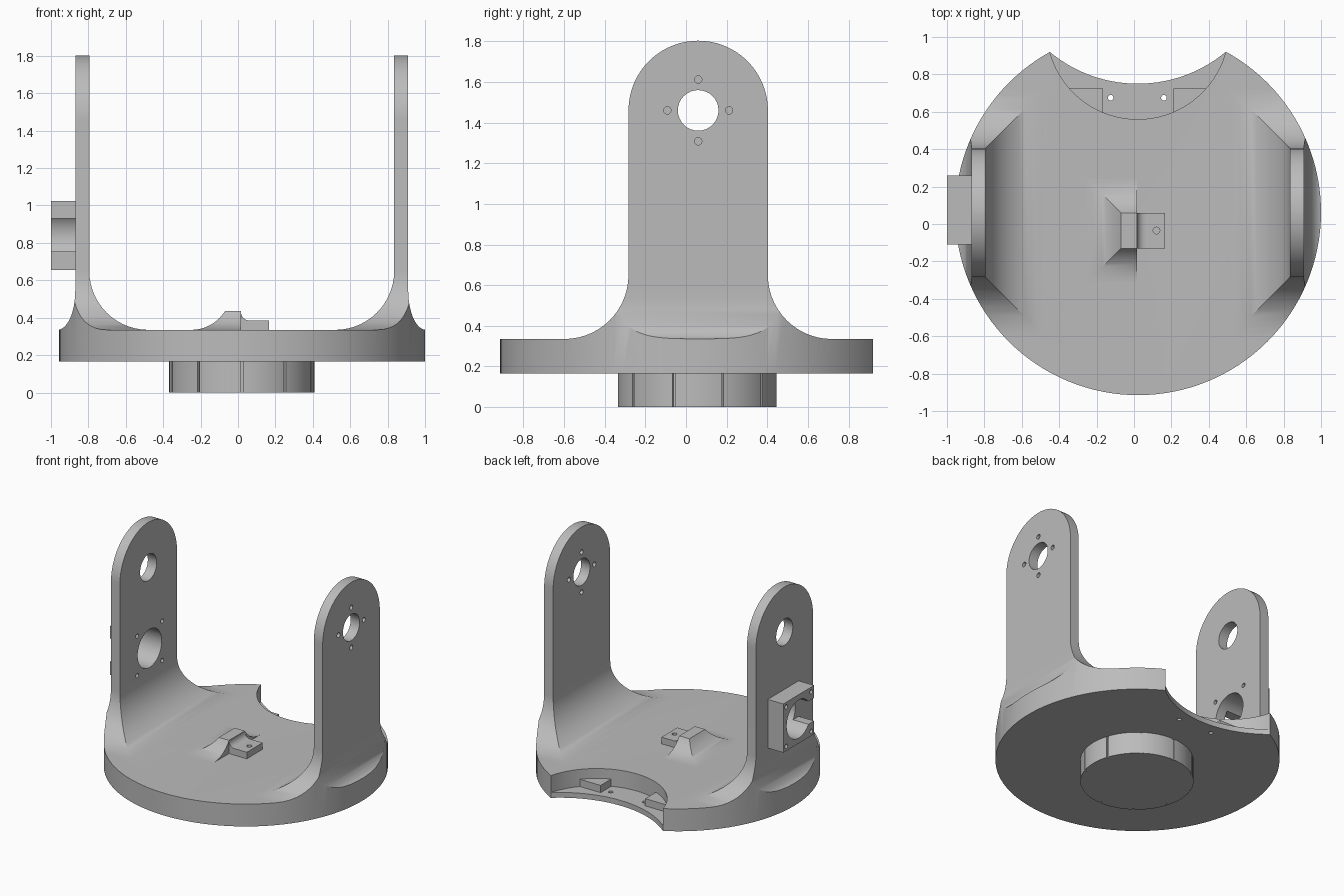
import bpy, bmesh, math
from mathutils import Matrix, Vector

cube = bpy.data.objects.get("Cube")
if cube:
    bpy.data.objects.remove(cube, do_unlink=True)

grey = bpy.data.materials.new("light_grey")
grey.use_nodes = True
grey.diffuse_color = (0.5, 0.5, 0.5, 1)
grey.node_tree.nodes["Principled BSDF"].inputs["Base Color"].default_value = (0.5, 0.5, 0.5, 1)

CX, CY = 0.02, 0.06            # shared vertical axis
FLOOR, UNDER = 0.335, 0.165    # top and underside of the base disc


def finish(name, bm):
    bmesh.ops.recalc_face_normals(bm, faces=bm.faces)
    mesh = bpy.data.meshes.new(name)
    bm.to_mesh(mesh)
    bm.free()
    mesh.materials.append(grey)
    obj = bpy.data.objects.new(name, mesh)
    bpy.context.collection.objects.link(obj)
    return obj


def box(name, lo, hi, turn=0):
    bm = bmesh.new()
    lo, hi = Vector(lo), Vector(hi)
    bmesh.ops.create_cube(bm, size=1)
    bmesh.ops.scale(bm, vec=hi - lo, verts=bm.verts)
    bmesh.ops.translate(bm, vec=(lo + hi) / 2, verts=bm.verts)
    if turn:
        bmesh.ops.rotate(bm, cent=(CX, CY, 0), matrix=Matrix.Rotation(turn, 3, 'Z'), verts=bm.verts)
    return finish(name, bm)


def cylinder(name, center, r, length, axis='Z', sides=32):
    bm = bmesh.new()
    turn = Matrix.Rotation(math.pi / 2, 4, 'Y') if axis == 'X' else Matrix()
    bmesh.ops.create_cone(bm, cap_ends=True, segments=sides, radius1=r, radius2=r,
                          depth=length, matrix=Matrix.Translation(center) @ turn)
    return finish(name, bm)


def loft(name, rings):
    """Stack of rectangles given as (z, x0, x1, y0, y1)."""
    bm = bmesh.new()
    loops = [[bm.verts.new(p) for p in ((a, c, z), (b, c, z), (b, d, z), (a, d, z))]
             for z, a, b, c, d in rings]
    for low, high in zip(loops, loops[1:]):
        for i in range(4):
            j = (i + 1) % 4
            bm.faces.new((low[i], low[j], high[j], high[i]))
    bm.faces.new(loops[0])
    bm.faces.new(loops[-1])
    return finish(name, bm)


def combine(target, tool, operation):
    mod = target.modifiers.new("combine", 'BOOLEAN')
    mod.operation, mod.solver, mod.object = operation, 'EXACT', tool
    with bpy.context.temp_override(object=target, active_object=target):
        bpy.ops.object.modifier_apply(modifier=mod.name)
    bpy.data.objects.remove(tool, do_unlink=True)


def drill(target, center, r, length, axis='X'):
    combine(target, cylinder("cutter", center, r, length, axis), 'DIFFERENCE')


def arm(x0, x1, outer):
    """Upright with a flared foot and a round top; outer is -1 or 1."""
    half, fillet, pivot, steps = 0.343, 0.315, 1.46, 14
    rings = []
    for i in range(steps + 1):
        a = math.pi / 2 * i / steps
        z = FLOOR + fillet * (1 - math.cos(a))
        d = fillet * (1 - math.sin(a))
        out = 0.095 * (1 - math.sqrt(max(0, 1 - max(0, 1 - (z - FLOOR) / 0.21) ** 2)))
        left, right = (out, d) if outer < 0 else (d, out)
        rings.append((z, x0 - left, x1 + right, CY - half - d, CY + half + d))
    rings.insert(0, (0.22,) + rings[0][1:])
    for i in range(25):
        a = math.radians(89.8) * i / 24
        w = half * math.cos(a)
        rings.append((pivot + half * math.sin(a), x0, x1, CY - w, CY + w))
    return loft("arm", rings)


# Base disc with both uprights, trimmed to a round outline
body = box("yoke_body", (-1.3, -1.3, 0.1), (1.3, 1.3, FLOOR))
combine(body, arm(-0.87, -0.795, -1), 'UNION')
combine(body, arm(0.835, 0.91, 1), 'UNION')
combine(body, cylinder("trim", (0.022, 0.063, UNDER + 1), 0.978, 2, sides=128), 'INTERSECT')

# Stepped notch at the back, leaving a thin ledge
combine(body, cylinder("notch", (CX, 1.047, 0.405), 0.487, 0.4, sides=96), 'DIFFERENCE')
combine(body, cylinder("notch_low", (CX, 1.485, 0.2), 0.735, 0.3, sides=128), 'DIFFERENCE')
for x in (-0.125, 0.16):
    drill(body, (x, 0.675, 0.2), 0.015, 0.3, 'Z')
for lo, hi in ((-0.4, -0.165), (0.21, 0.44)):
    combine(body, box("ledge_block", (lo, 0.52, 0.19), (hi, 0.725, 0.26)), 'UNION')

# Pivot holes, with four screw holes on the left upright
for x in (-0.83, 0.87):
    drill(body, (x, CY, 1.46), 0.1, 0.3)
for i in range(4):
    a = i * math.pi / 2
    drill(body, (0.87, CY + 0.152 * math.cos(a), 1.46 + 0.152 * math.sin(a)), 0.018, 0.3)

# Square motor mount outside the right upright
mount_y, mount_z = 0.075, 0.84
mount = box("motor_mount", (-1, -0.11, 0.655), (-0.865, 0.26, 1.025))
combine(mount, box("slot", (-1.1, -0.2, 0.755), (-0.85, mount_y, 0.93)), 'DIFFERENCE')
for part in (body, mount):
    drill(part, (-0.9, mount_y, mount_z), 0.145, 0.5)
    for sy in (-1, 1):
        for sz in (-1, 1):
            drill(part, (-0.9, mount_y + sy * 0.15, mount_z + sz * 0.15), 0.016, 0.5)

# Round hub underneath with narrow upright grooves
hub = cylinder("hub", (CX, CY - 0.005, 0.085), 0.39, 0.17, sides=80)
for i in range(10):
    groove = box("groove", (CX - 0.006, CY - 0.5, -0.1), (CX + 0.006, CY - 0.378, 0.3),
                 i * math.pi / 5)
    combine(hub, groove, 'DIFFERENCE')

# Small bracket in the middle of the floor, flared on three sides
rings, radius = [], 0.212
for i in range(11):
    h = 0.1 * (i / 10) ** 2
    d = 0.18 - math.sqrt(max(0, radius ** 2 - (radius - h) ** 2))
    rings.append((FLOOR + h, -0.07 - d, 0.015, -0.13 - d, 0.06 + d))
rings.insert(0, (0.3,) + rings[0][1:])
bracket = loft("bracket_foot", rings)

# Bracket tongue with its curved shoulder and screw hole
tongue = box("bracket_tongue", (0.005, -0.13, 0.3), (0.165, 0.06, 0.385))
drill(tongue, (0.12, -0.035, 0.4), 0.018, 0.1, 'Z')
shoulder = []
for i in range(7):
    a = math.pi / 2 * i / 6
    shoulder.append((0.385 + 0.045 * (1 - math.cos(a)), 0.0,
                     0.016 + 0.045 * (1 - math.sin(a)), -0.13, 0.06))
shoulder.insert(0, (0.37,) + shoulder[0][1:])
fillet = loft("bracket_shoulder", shoulder)

# Smooth curved faces, keep edges crisp
for obj in bpy.context.view_layer.objects:
    obj.select_set(obj in (body, mount, hub, bracket, tongue, fillet))
bpy.context.view_layer.objects.active = body
bpy.ops.object.shade_smooth_by_angle(angle=math.radians(30))
